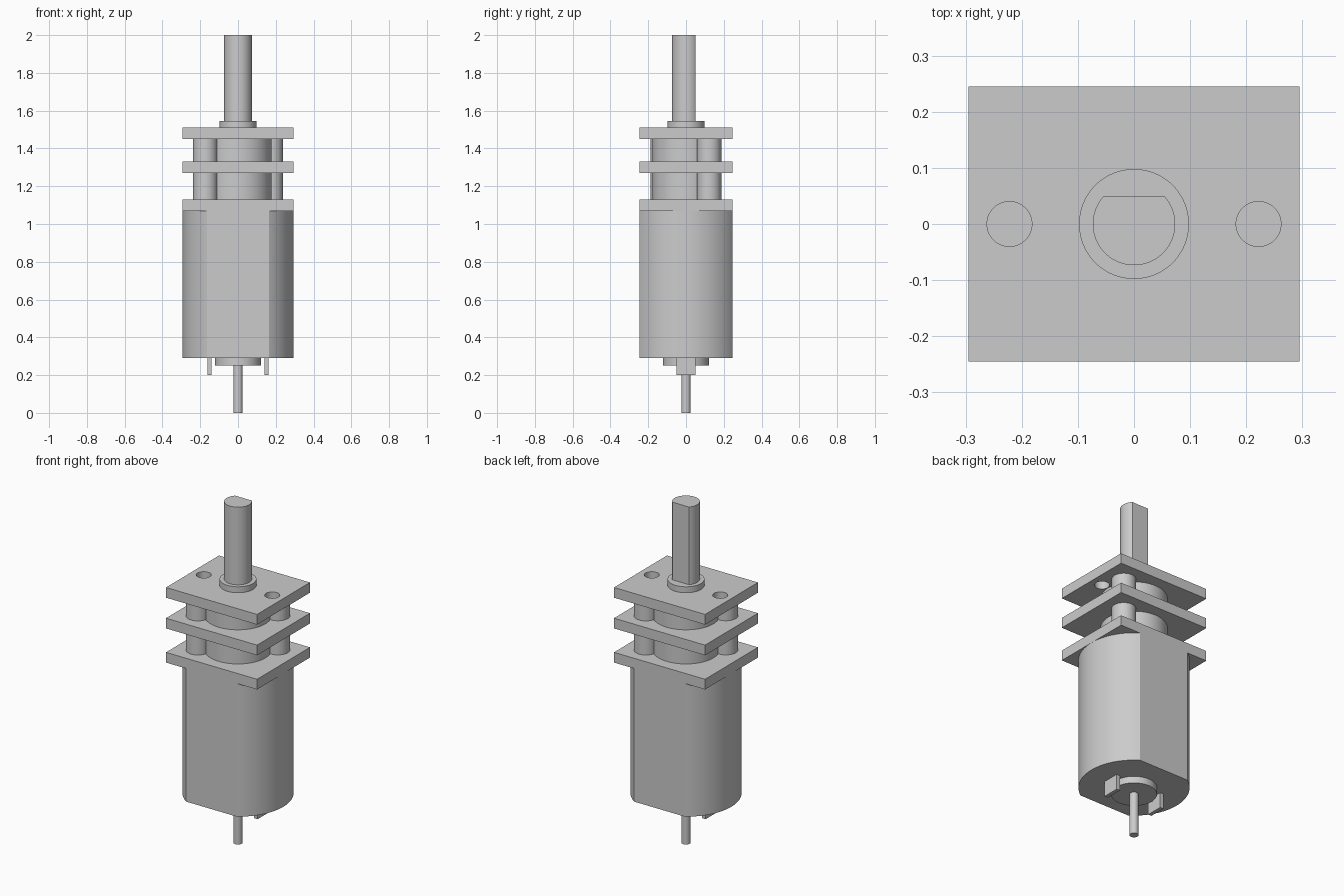
import bpy
import bmesh
import math

cube = bpy.data.objects.get("Cube")
if cube:
    bpy.data.objects.remove(cube, do_unlink=True)

# Single metal colour
metal = bpy.data.materials.new("grey_metal")
metal.use_nodes = True
GREY = (0.6, 0.6, 0.6, 1.0)
metal.diffuse_color = GREY
metal.node_tree.nodes["Principled BSDF"].inputs["Base Color"].default_value = GREY


def prism(name, outline, z0, z1):
    """Extrude a closed 2D outline from z0 up to z1."""
    bm = bmesh.new()
    base = bm.faces.new([bm.verts.new((x, y, z0)) for x, y in outline])
    top = bmesh.ops.extrude_face_region(bm, geom=[base], use_keep_orig=True)
    moved = [v for v in top["geom"] if isinstance(v, bmesh.types.BMVert)]
    bmesh.ops.translate(bm, verts=moved, vec=(0, 0, z1 - z0))
    bmesh.ops.recalc_face_normals(bm, faces=bm.faces[:])
    mesh = bpy.data.meshes.new(name)
    bm.to_mesh(mesh)
    bm.free()
    mesh.materials.append(metal)
    obj = bpy.data.objects.new(name, mesh)
    bpy.context.collection.objects.link(obj)
    return obj


def arc(r, start, end, cx=0, cy=0, steps=64):
    return [(cx + r * math.cos(start + (end - start) * i / steps),
             cy + r * math.sin(start + (end - start) * i / steps))
            for i in range(steps + 1)]


def circle(r, cx=0, cy=0):
    return arc(r, 0, math.tau, cx, cy)[:-1]


def rectangle(hx, hy, cx=0):
    return [(cx - hx, -hy), (cx + hx, -hy), (cx + hx, hy), (cx - hx, hy)]


HALF_X, HALF_Y = 0.295, 0.245

# Motor can: round sides with flat front and back
a = math.asin(HALF_Y / HALF_X)
parts = [prism("motor_can", arc(HALF_X, -a, a) + arc(HALF_X, math.pi - a, math.pi + a),
               0.29, 1.07)]

# Rear bearing boss, rear shaft and terminals
parts.append(prism("rear_boss", circle(0.122), 0.25, 0.29))
parts.append(prism("rear_shaft", circle(0.024), 0, 0.25))
for side, x in (("right", -0.151), ("left", 0.151)):
    parts.append(prism(side + "_terminal", rectangle(0.011, 0.05, x), 0.2, 0.29))

# Gearbox plates
for name, z in (("lower", 1.07), ("middle", 1.27), ("upper", 1.45)):
    plate = prism(name + "_plate", rectangle(HALF_X, HALF_Y), z, z + 0.06)
    parts.append(plate)

# Mounting holes through the upper plate
for x in (-0.222, 0.222):
    cutter = prism("hole_cutter", circle(0.04, x), 1.4, 1.6)
    cutter.hide_render = True
    cut = plate.modifiers.new("hole", "BOOLEAN")
    cut.operation = "DIFFERENCE"
    cut.solver = "EXACT"
    cut.object = cutter
    bpy.context.view_layer.objects.active = plate
    bpy.ops.object.modifier_apply(modifier=cut.name)
    bpy.data.objects.remove(cutter, do_unlink=True)

# Gear drums and diagonal spacer posts between the plates
for name, z0, z1 in (("lower", 1.13, 1.27), ("upper", 1.33, 1.45)):
    parts.append(prism(name + "_gear_drum", circle(0.178), z0, z1))
    for side, s in (("front_right", -1), ("back_left", 1)):
        parts.append(prism(f"{name}_{side}_post", circle(0.065, 0.173 * s, 0.122 * s), z0, z1))

# Output bushing and D-shaped output shaft with its flat at the back
parts.append(prism("output_bushing", circle(0.098), 1.51, 1.545))
R = 0.0735
d = math.asin(0.05 / R)
parts.append(prism("output_shaft", arc(R, math.pi - d, math.tau + d), 1.545, 2.0))

# Smooth curved walls, sharp edges
bpy.ops.object.select_all(action="DESELECT")
for obj in parts:
    obj.select_set(True)
bpy.context.view_layer.objects.active = parts[0]
bpy.ops.object.shade_smooth_by_angle(angle=math.radians(30))
